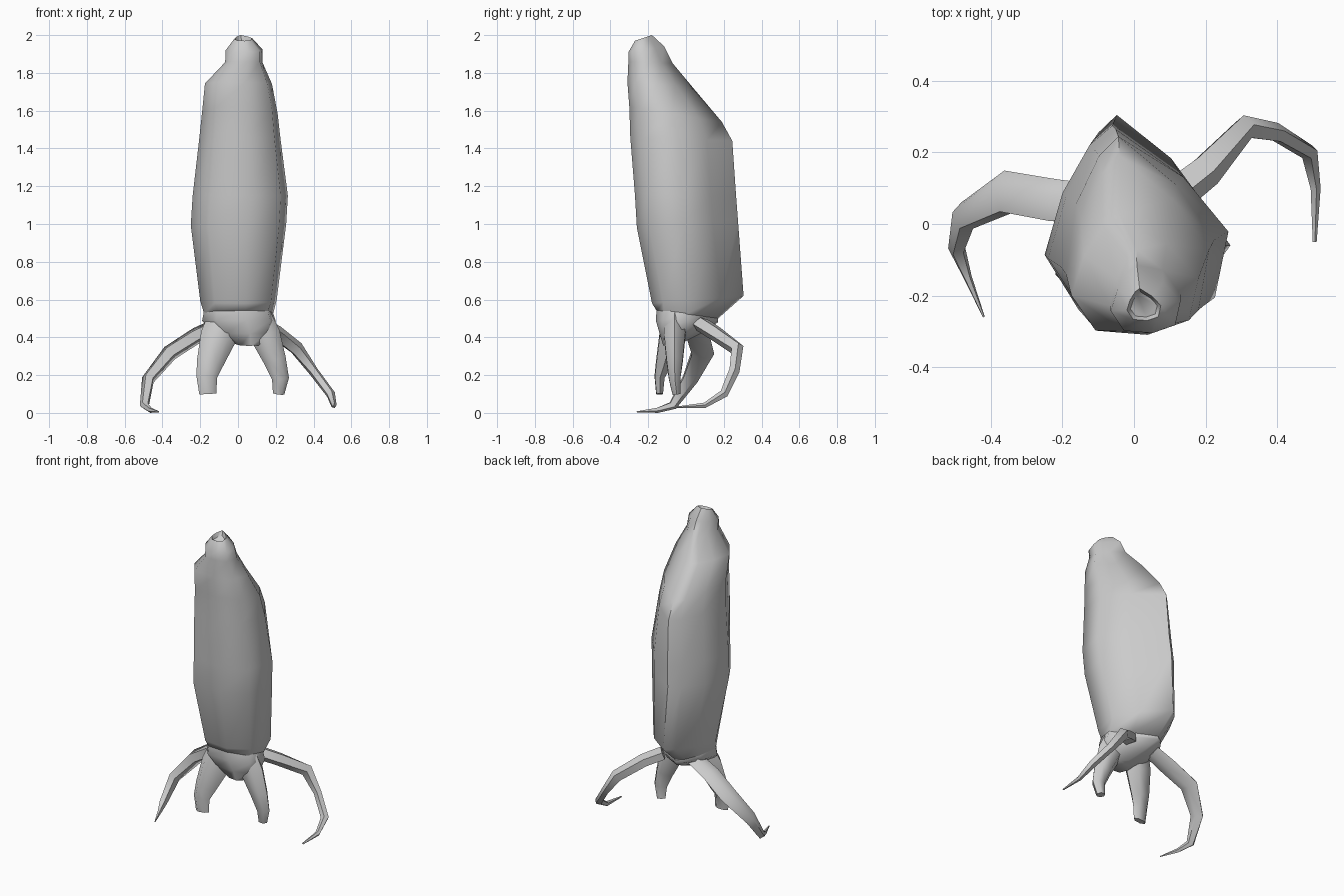
import bpy, bmesh, math
from mathutils import Vector

def loft(name, rings, angle=60):
    """Skin a stack of equal-sized rings and cap both ends."""
    bm = bmesh.new()
    vr = [[bm.verts.new(p) for p in r] for r in rings]
    n = len(vr[0])
    for a, b in zip(vr, vr[1:]):
        for i in range(n):
            j = (i + 1) % n
            bm.faces.new((a[i], a[j], b[j], b[i]))
    bm.faces.new(vr[0])
    bm.faces.new(vr[-1])
    bmesh.ops.recalc_face_normals(bm, faces=bm.faces)
    me = bpy.data.meshes.new(name)
    bm.to_mesh(me)
    bm.free()
    ob = bpy.data.objects.new(name, me)
    bpy.context.collection.objects.link(ob)
    bpy.ops.object.select_all(action='DESELECT')
    ob.select_set(True)
    bpy.context.view_layer.objects.active = ob
    bpy.ops.object.shade_smooth_by_angle(angle=math.radians(angle))
    return ob

# Lopsided body outline, normalised to its bounding box
OUTLINE = [(-0.25, 1), (-0.5, 0.8), (-0.8, 0.3), (-1, -0.35), (-0.62, -0.93),
           (0.2, -1), (0.85, -0.76), (1, -0.07), (0.5, 0.5)]

def section(x0, x1, y0, y1, zf, zb):
    """Outline fitted to a box, tilted from front height to back height."""
    return [((x0 + x1) / 2 + u * (x1 - x0) / 2, (y0 + y1) / 2 + v * (y1 - y0) / 2,
             zf + (zb - zf) * (v + 1) / 2) for u, v in OUTLINE]

# Mantle: long body with a snout, small sunken opening at the tip
loft("mantle", [section(*s) for s in [
    (-0.18, 0.185, -0.155, 0.17, 0.54, 0.50),
    (-0.20, 0.205, -0.18, 0.305, 0.58, 0.62),
    (-0.25, 0.255, -0.26, 0.275, 0.98, 1.02),
    (-0.24, 0.264, -0.27, 0.265, 1.15, 1.15),
    (-0.205, 0.225, -0.295, 0.245, 1.46, 1.44),
    (-0.19, 0.21, -0.30, 0.19, 1.62, 1.54),
    (-0.175, 0.18, -0.31, 0.03, 1.75, 1.73),
    (-0.068, 0.13, -0.305, -0.07, 1.86, 1.85),
    (-0.065, 0.13, -0.305, -0.115, 1.91, 1.94),
    (-0.02, 0.075, -0.27, -0.18, 1.97, 2.0),
    (-0.01, 0.065, -0.26, -0.19, 1.95, 1.97)]])

# Head skirt: joins the mantle to the arms and forms the web between them
loft("head_skirt", [section(*s) for s in [
    (-0.01, 0.12, -0.12, 0.00, 0.355, 0.38),
    (-0.12, 0.185, -0.14, 0.10, 0.42, 0.43),
    (-0.19, 0.20, -0.16, 0.17, 0.49, 0.48),
    (-0.18, 0.185, -0.155, 0.17, 0.55, 0.51)]])

def arm(name, pts, sides=5):
    """Tapered tube; each point is x, y, z, half width, half thickness."""
    P = [Vector(p[:3]) for p in pts]
    rings = []
    side = None
    for i, p in enumerate(P):
        t = (P[min(i + 1, len(P) - 1)] - P[max(i - 1, 0)]).normalized()
        if side is None:
            side = t.cross(Vector((0, 1, 0) if abs(t.z) > 0.7 else (0, 0, 1)))
        side = (side - t * side.dot(t)).normalized()
        up = side.cross(t)
        w, h = pts[i][3:]
        rings.append([p + side * w * math.cos(2 * math.pi * k / sides)
                      + up * h * math.sin(2 * math.pi * k / sides) for k in range(sides)])
    return loft(name, rings)

# Short blunt front arms
arm("front_left_arm", [(-0.07, -0.06, 0.50, 0.09, 0.06), (-0.105, -0.085, 0.40, 0.095, 0.065),
                       (-0.15, -0.12, 0.26, 0.07, 0.045), (-0.165, -0.14, 0.19, 0.055, 0.03),
                       (-0.16, -0.14, 0.10, 0.045, 0.02)], 6)
arm("front_right_arm", [(0.10, -0.06, 0.50, 0.08, 0.06), (0.145, -0.06, 0.41, 0.08, 0.065),
                        (0.195, -0.06, 0.28, 0.06, 0.05), (0.225, -0.06, 0.18, 0.045, 0.035),
                        (0.215, -0.05, 0.10, 0.03, 0.025)], 6)

# Long curling rear arms
arm("rear_left_arm", [(-0.10, 0.05, 0.47, 0.06, 0.04), (-0.22, 0.06, 0.41, 0.065, 0.045),
                      (-0.36, 0.085, 0.32, 0.065, 0.045), (-0.475, 0.02, 0.18, 0.045, 0.035),
                      (-0.495, -0.07, 0.04, 0.025, 0.025), (-0.465, -0.15, 0.015, 0.015, 0.012),
                      (-0.42, -0.26, 0.006, 0.003, 0.003)])
arm("rear_right_arm", [(0.11, 0.08, 0.47, 0.055, 0.04), (0.20, 0.15, 0.425, 0.05, 0.04),
                       (0.31, 0.27, 0.34, 0.035, 0.04), (0.40, 0.255, 0.22, 0.03, 0.025),
                       (0.49, 0.20, 0.10, 0.024, 0.025), (0.507, 0.10, 0.04, 0.015, 0.015),
                       (0.505, -0.05, 0.03, 0.004, 0.006)])
